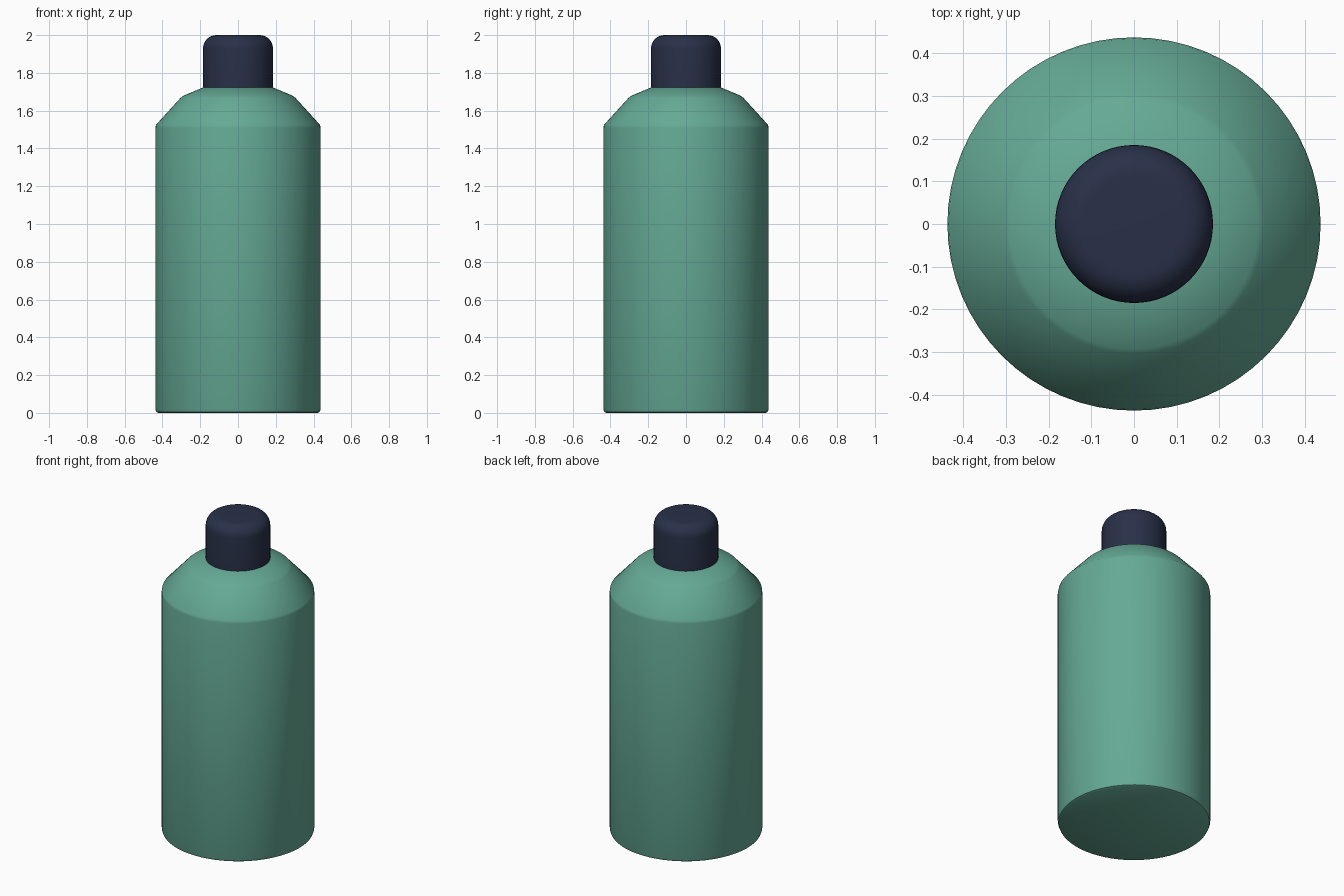
import bpy, bmesh
from math import sin, cos, pi, radians

if "Cube" in bpy.data.objects:
    bpy.data.objects.remove(bpy.data.objects["Cube"])

SEGMENTS = 64


def material(name, color):
    m = bpy.data.materials.new(name)
    m.diffuse_color = (*color, 1)
    m.use_nodes = True
    m.node_tree.nodes["Principled BSDF"].inputs["Base Color"].default_value = m.diffuse_color
    return m


def lathe(name, profile, mat):
    """Spin an (r, z) profile about z and close both ends with flat discs."""
    bm = bmesh.new()
    rings = [[bm.verts.new((r * cos(2 * pi * i / SEGMENTS), r * sin(2 * pi * i / SEGMENTS), z))
              for i in range(SEGMENTS)] for r, z in profile]
    for low, high in zip(rings, rings[1:]):
        for i in range(SEGMENTS):
            j = (i + 1) % SEGMENTS
            bm.faces.new((low[i], low[j], high[j], high[i]))
    bm.faces.new(rings[0][::-1])
    bm.faces.new(rings[-1])
    mesh = bpy.data.meshes.new(name)
    bm.to_mesh(mesh)
    bm.free()
    mesh.materials.append(mat)
    obj = bpy.data.objects.new(name, mesh)
    bpy.context.collection.objects.link(obj)
    bpy.ops.object.select_all(action='DESELECT')
    obj.select_set(True)
    bpy.context.view_layer.objects.active = obj
    bpy.ops.object.shade_smooth_by_angle(angle=radians(35))
    return obj


green = material("bottle_green", (0.13, 0.40, 0.30))
navy = material("cap_navy", (0.022, 0.03, 0.065))

# Body with eased foot and two-step sloped shoulder
lathe("bottle_body", [(0.422, 0.0), (0.432, 0.005), (0.437, 0.018),
                      (0.437, 1.51), (0.434, 1.525), (0.304, 1.668),
                      (0.292, 1.678), (0.18, 1.725)], green)

# Cap with rounded top rim
R, ROUND, TOP = 0.185, 0.07, 2.0
rim = [(R - ROUND + ROUND * cos(a * pi / 16), TOP - ROUND + ROUND * sin(a * pi / 16))
       for a in range(9)]
lathe("cap", [(R, 1.72)] + rim, navy)
